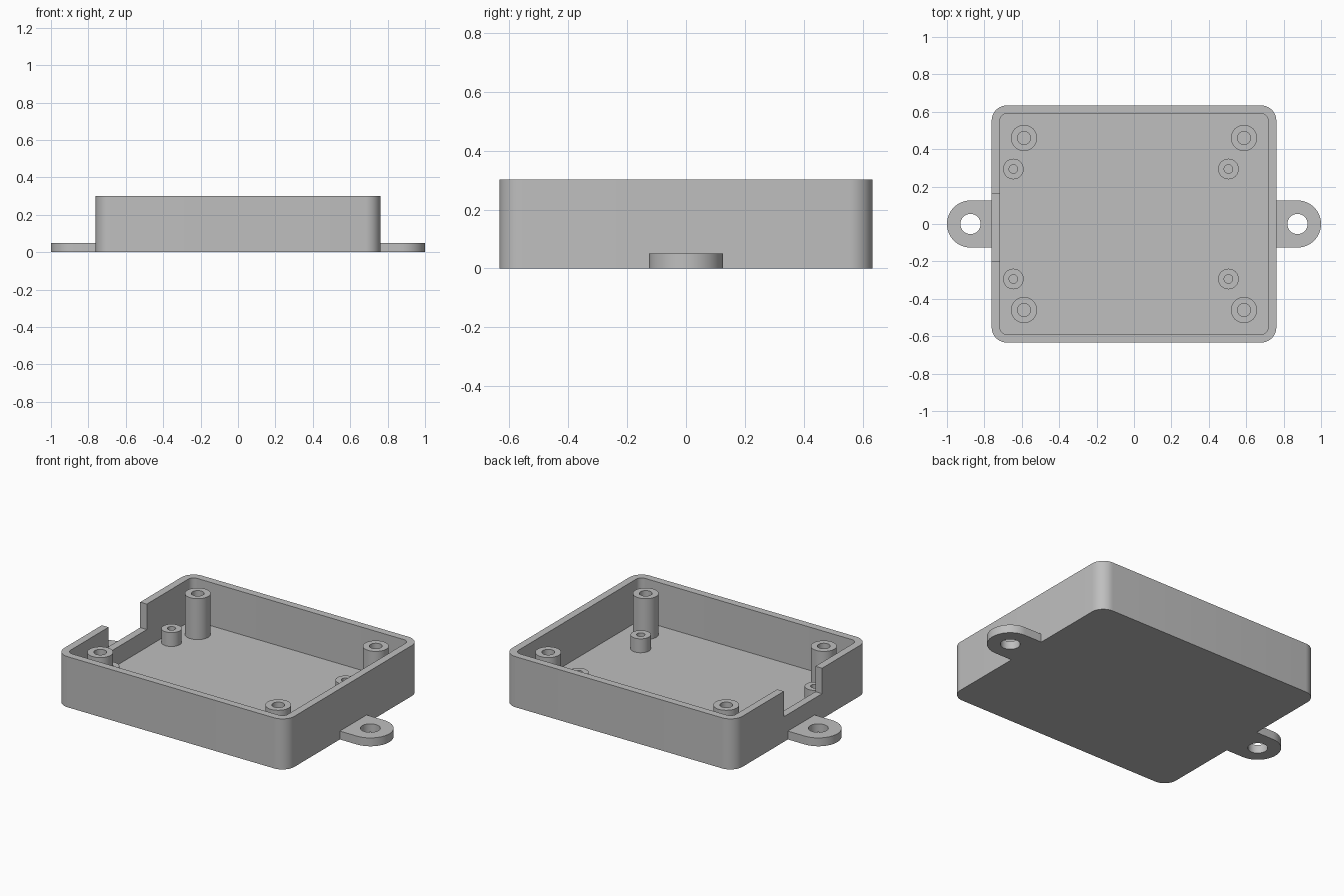
import bpy
import bmesh
import math

cube = bpy.data.objects.get("Cube")
if cube:
    bpy.data.objects.remove(cube, do_unlink=True)

WIDTH, DEPTH, HEIGHT = 1.522, 1.267, 0.302
WALL = 0.044
FLOOR = 0.044

grey = bpy.data.materials.new("plain grey")
grey.use_nodes = True
colour = (0.52, 0.52, 0.52, 1)
grey.diffuse_color = colour
grey.node_tree.nodes["Principled BSDF"].inputs["Base Color"].default_value = colour


def arc(cx, cy, r, start, end, steps):
    """Points along a circular arc, angles in degrees."""
    angles = [math.radians(start + (end - start) * i / steps) for i in range(steps + 1)]
    return [(cx + r * math.cos(a), cy + r * math.sin(a)) for a in angles]


def rounded_rect(w, d, r):
    x, y = w / 2 - r, d / 2 - r
    corners = [(x, y), (-x, y), (-x, -y), (x, -y)]
    return [p for i, (cx, cy) in enumerate(corners)
            for p in arc(cx, cy, r, 90 * i, 90 * i + 90, 10)]


def finish(name, bm):
    bmesh.ops.recalc_face_normals(bm, faces=bm.faces)
    mesh = bpy.data.meshes.new(name)
    bm.to_mesh(mesh)
    bm.free()
    obj = bpy.data.objects.new(name, mesh)
    bpy.context.collection.objects.link(obj)
    mesh.materials.append(grey)
    return obj


def prism(name, outline, z0, z1):
    """Extrude a flat outline from z0 to z1."""
    bm = bmesh.new()
    face = bm.faces.new([bm.verts.new((x, y, z0)) for x, y in outline])
    top = bmesh.ops.extrude_face_region(bm, geom=[face])["geom"]
    verts = [v for v in top if isinstance(v, bmesh.types.BMVert)]
    bmesh.ops.translate(bm, vec=(0, 0, z1 - z0), verts=verts)
    return finish(name, bm)


def activate(obj):
    bpy.ops.object.select_all(action="DESELECT")
    obj.select_set(True)
    bpy.context.view_layer.objects.active = obj


def smooth(obj):
    activate(obj)
    bpy.ops.object.shade_smooth_by_angle(angle=math.radians(30))


def cut(obj, cutter):
    """Subtract the cutter and discard it."""
    cutter.hide_render = True
    mod = obj.modifiers.new("cut", "BOOLEAN")
    mod.operation = "DIFFERENCE"
    mod.solver = "EXACT"
    mod.object = cutter
    activate(obj)
    bpy.ops.object.modifier_apply(modifier=mod.name)
    bpy.data.objects.remove(cutter, do_unlink=True)


def post(name, x, y, radius, hole, top):
    """Hollow round post, its foot sunk slightly into the floor."""
    bm = bmesh.new()
    foot = FLOOR - 0.01
    profile = [(radius, foot), (radius, top), (hole, top), (hole, foot)]
    verts = [bm.verts.new((r, 0, z)) for r, z in profile]
    edges = [bm.edges.new(pair) for pair in zip(verts, verts[1:])]
    bmesh.ops.spin(bm, geom=verts + edges, cent=(0, 0, 0), axis=(0, 0, 1),
                   angle=math.tau, steps=40)
    bmesh.ops.remove_doubles(bm, verts=bm.verts, dist=0.0001)
    obj = finish(name, bm)
    obj.location = (x, y, 0)
    smooth(obj)


# Open tray with rounded corners and a cable notch in one side wall
tray = prism("tray", rounded_rect(WIDTH, DEPTH, 0.08), 0, HEIGHT)
cut(tray, prism("cavity_cutter",
                rounded_rect(WIDTH - 2 * WALL, DEPTH - 2 * WALL, 0.036), FLOOR, 0.5))
notch = [(-0.9, -0.197), (-0.66, -0.197), (-0.66, 0.164), (-0.9, 0.164)]
cut(tray, prism("notch_cutter", notch, 0.15, 0.5))
smooth(tray)

# Mounting ears with screw holes
for side, sx in (("left", 1), ("right", -1)):
    outline = [(0.74, -0.126)] + arc(0.874, 0, 0.126, -90, 90, 32) + [(0.74, 0.126)]
    ear = prism(side + "_ear", [(sx * x, y) for x, y in outline], 0, 0.05)
    circle = arc(sx * 0.874, 0, 0.054, 0, 360, 40)[:-1]
    cut(ear, prism("ear_hole_cutter", circle, -0.1, 0.1))
    smooth(ear)

# Tall lid posts in the corners and short board posts beside them
for end, sy in (("back", 1), ("front", -1)):
    for side, sx, short_x in (("left", 1, 0.505), ("right", -1, -0.645)):
        post(f"{end}_{side}_tall_post", sx * 0.588, sy * 0.46, 0.07, 0.035, 0.288)
        post(f"{end}_{side}_short_post", short_x, sy * 0.294, 0.055, 0.023, 0.127)
